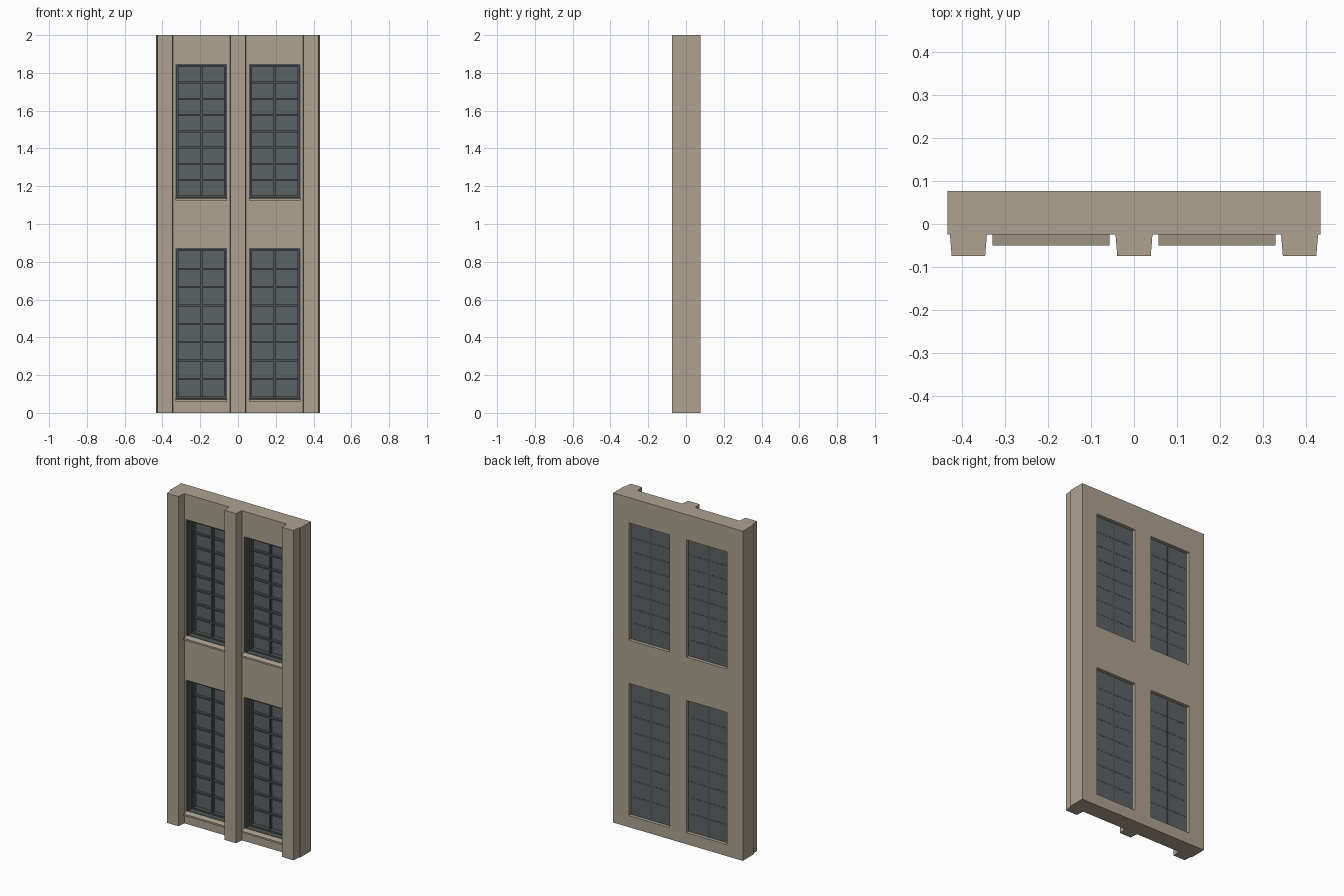
import bpy, bmesh
from mathutils import Vector

cube = bpy.data.objects.get("Cube")
if cube:
    bpy.data.objects.remove(cube, do_unlink=True)


def material(name, rgb):
    m = bpy.data.materials.new(name)
    m.use_nodes = True
    m.diffuse_color = (*rgb, 1)
    m.node_tree.nodes["Principled BSDF"].inputs["Base Color"].default_value = (*rgb, 1)
    return m


STONE = material("warm stone", (0.42, 0.36, 0.285))
METAL = material("dark grey metal", (0.075, 0.09, 0.09))
GLASS = material("grey glass", (0.108, 0.125, 0.125))


def finish(name, bm, mat):
    bmesh.ops.recalc_face_normals(bm, faces=bm.faces)
    mesh = bpy.data.meshes.new(name)
    bm.to_mesh(mesh)
    bm.free()
    mesh.materials.append(mat)
    obj = bpy.data.objects.new(name, mesh)
    bpy.context.collection.objects.link(obj)
    return obj


def add_box(bm, x0, x1, y0, y1, z0, z1):
    verts = bmesh.ops.create_cube(bm, size=1)["verts"]
    for v in verts:
        v.co = ((x0 + x1) / 2 + v.co.x * (x1 - x0),
                (y0 + y1) / 2 + v.co.y * (y1 - y0),
                (z0 + z1) / 2 + v.co.z * (z1 - z0))


def prism(name, outline, axis, start, end, mat):
    """Extrude a profile: (x, y) outlines along z, (y, z) outlines along x."""
    bm = bmesh.new()
    place = (lambda p: (p[0], p[1], start)) if axis == "z" else (lambda p: (start, *p))
    face = bm.faces.new([bm.verts.new(place(p)) for p in outline])
    moved = bmesh.ops.extrude_face_region(bm, geom=[face])["geom"]
    step = Vector((0, 0, end - start)) if axis == "z" else Vector((end - start, 0, 0))
    bmesh.ops.translate(bm, vec=step,
                        verts=[g for g in moved if isinstance(g, bmesh.types.BMVert)])
    return finish(name, bm, mat)


def panel(name, xs, zs, y0, y1, mat):
    """Slab on a grid, open in every cell whose row and column are odd."""
    bm = bmesh.new()
    grid = [[bm.verts.new((x, y0, z)) for z in zs] for x in xs]
    for i in range(len(xs) - 1):
        for j in range(len(zs) - 1):
            if not (i % 2 and j % 2):
                bm.faces.new((grid[i][j], grid[i + 1][j],
                              grid[i + 1][j + 1], grid[i][j + 1]))
    moved = bmesh.ops.extrude_face_region(bm, geom=bm.faces[:])["geom"]
    bmesh.ops.translate(bm, vec=(0, y1 - y0, 0),
                        verts=[g for g in moved if isinstance(g, bmesh.types.BMVert)])
    return finish(name, bm, mat)


def border(name, x0, x1, z0, z1, width, y0, y1):
    return panel(name, (x0, x0 + width, x1 - width, x1),
                 (z0, z0 + width, z1 - width, z1), y0, y1, METAL)


# Wall slab with four window openings
FRONT, BACK = -0.025, 0.077
COLUMNS = {"right": (-0.33, -0.057), "left": (0.057, 0.33)}
ROWS = {"lower": (0.07, 0.872), "upper": (1.135, 1.846)}
panel("wall",
      (-0.435, *COLUMNS["right"], *COLUMNS["left"], 0.435),
      (0, *ROWS["lower"], *ROWS["upper"], 2), FRONT, BACK, STONE)

# Tapered pilasters
for name, x, half in (("right_pilaster", -0.386, 0.043),
                      ("centre_pilaster", 0, 0.043),
                      ("left_pilaster", 0.386, 0.043)):
    tip = half - 0.004
    prism(name, [(x - half, FRONT), (x - tip, -0.075),
                 (x + tip, -0.075), (x + half, FRONT)], "z", 0, 2, STONE)

# Windows: stepped frame, glass, glazing bars and sill
for side, (x0, x1) in COLUMNS.items():
    for level, (z0, z1) in ROWS.items():
        label = f"{level}_{side}"
        border(f"{label}_frame", x0, x1, z0, z1, 0.008, -0.018, 0.056)
        border(f"{label}_sash", x0 + 0.008, x1 - 0.008, z0 + 0.008, z1 - 0.008,
               0.008, 0.018, 0.056)

        bm = bmesh.new()
        add_box(bm, x0 + 0.004, x1 - 0.004, 0.044, 0.058, z0 + 0.004, z1 - 0.004)
        finish(f"{label}_glass", bm, GLASS)

        bm = bmesh.new()
        mid = (x0 + x1) / 2
        bottom, top = z0 + 0.012, z1 - 0.012
        add_box(bm, mid - 0.005, mid + 0.005, 0.026, 0.059, bottom, top)
        for i in range(1, 8):
            z = bottom + (top - bottom) * i / 8
            add_box(bm, x0 + 0.014, x1 - 0.014, 0.028, 0.0588, z - 0.005, z + 0.005)
        finish(f"{label}_glazing_bars", bm, METAL)

        prism(f"{label}_sill",
              [(-0.05, z0 - 0.01), (-0.05, z0), (-0.018, z0 + 0.006),
               (-0.018, z0 - 0.01)], "x", x0, x1, STONE)
